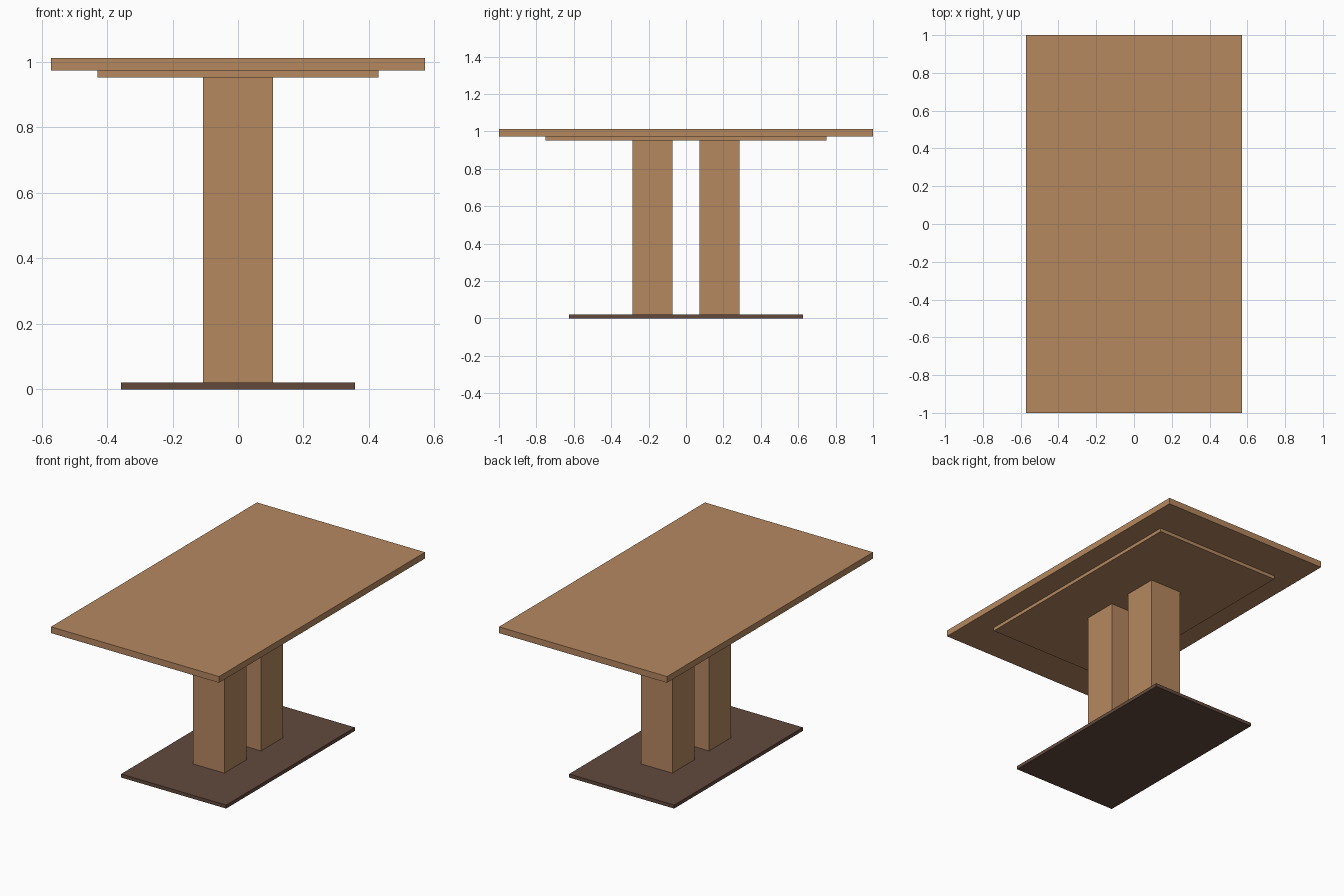
import bpy

if "Cube" in bpy.data.objects:
    bpy.data.objects.remove(bpy.data.objects["Cube"])


def lin(c):
    c /= 255
    return c / 12.92 if c <= 0.04045 else ((c + 0.055) / 1.055) ** 2.4


def material(name, r, g, b):
    m = bpy.data.materials.new(name)
    m.diffuse_color = (lin(r), lin(g), lin(b), 1)
    m.use_nodes = True
    m.node_tree.nodes["Principled BSDF"].inputs["Base Color"].default_value = m.diffuse_color
    return m


def box(name, hx, hy, z0, z1, mat, y=0.0):
    """Box with half sizes hx, hy, spanning z0 to z1."""
    bpy.ops.mesh.primitive_cube_add(size=2, location=(0, y, (z0 + z1) / 2))
    ob = bpy.context.object
    ob.name = name
    ob.scale = (hx, hy, (z1 - z0) / 2)
    bpy.ops.object.transform_apply(location=False, rotation=False, scale=True)
    ob.data.materials.append(mat)
    return ob


wood = material("warm wood", 181, 136, 96)
dark = material("dark brown", 98, 73, 60)

# Floor plate
box("base_plate", 0.357, 0.625, 0.0, 0.0214, dark)

# Twin square columns
for name, y in (("front_column", -0.1786), ("back_column", 0.1786)):
    box(name, 0.107, 0.107, 0.0214, 0.952, wood, y)

# Support panel and table top
box("support_panel", 0.4286, 0.75, 0.952, 0.9735, wood)
box("table_top", 0.5714, 1.0, 0.9735, 1.012, wood)
